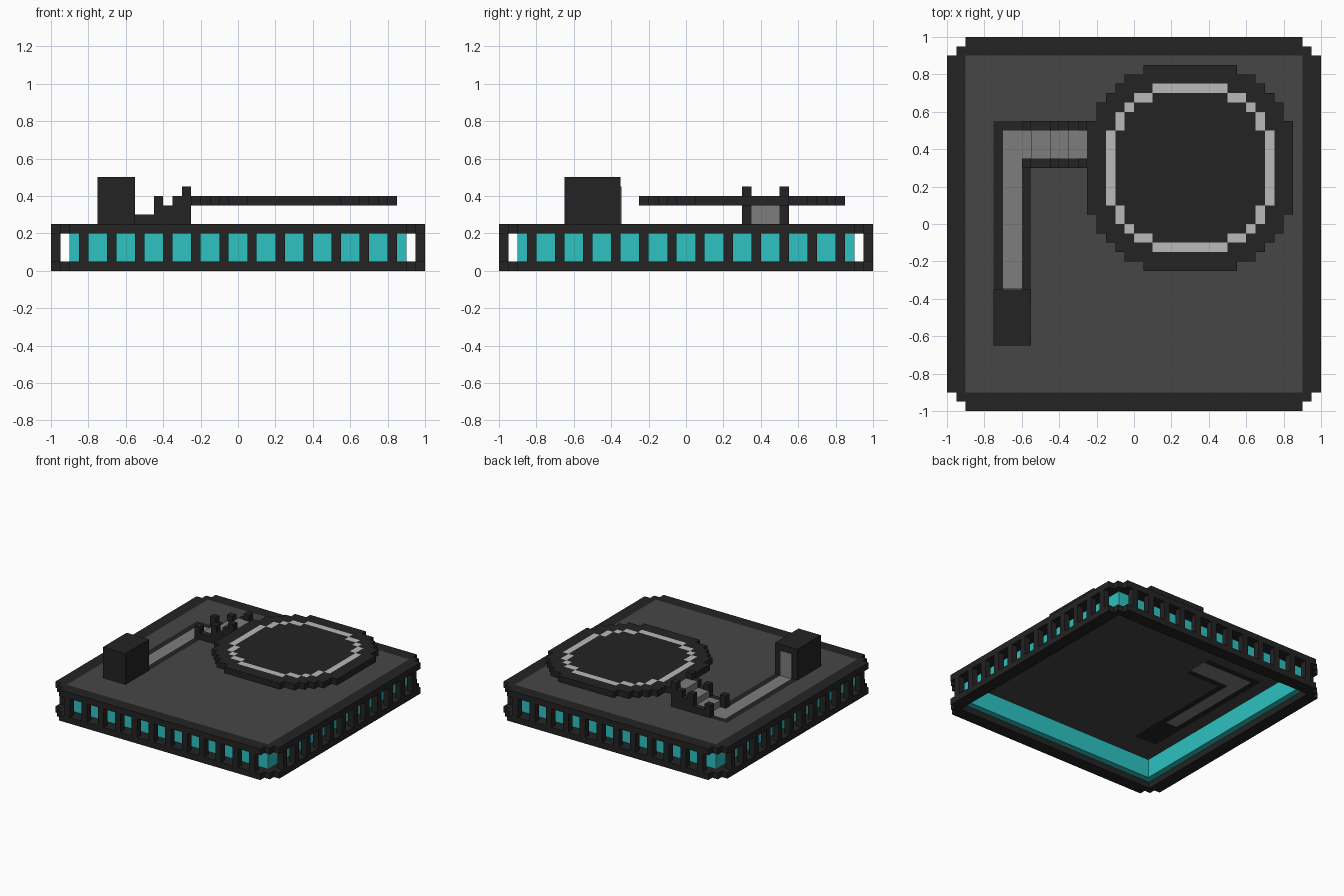
import bpy
import bmesh

UNIT = 0.05   # block size
HALF = 20     # blocks from the centre to the edge

if "Cube" in bpy.data.objects:
    bpy.data.objects.remove(bpy.data.objects["Cube"], do_unlink=True)


def srgb(v):
    v /= 255
    return v / 12.92 if v <= 0.04045 else ((v + 0.055) / 1.055) ** 2.4


def material(name, r, g, b):
    mat = bpy.data.materials.new(name)
    mat.use_nodes = True
    colour = (srgb(r), srgb(g), srgb(b), 1)
    mat.diffuse_color = colour
    bsdf = mat.node_tree.nodes["Principled BSDF"]
    bsdf.inputs["Base Color"].default_value = colour
    bsdf.inputs["Roughness"].default_value = 0.9
    return mat


MATERIALS = [
    material("charcoal", 35, 35, 35),
    material("roof_grey", 70, 70, 70),
    material("path_grey", 125, 125, 125),
    material("marking_grey", 186, 186, 186),
    material("teal_glass", 46, 194, 194),
]
DARK, ROOF, PATH, MARK, GLASS = range(len(MATERIALS))


def slab(name, low, high, rule):
    """Block layer from low to high; rule(i, j) gives a cell's colour or None."""
    span = range(-HALF, HALF)
    cells = {(i, j): rule(i, j) for i in span for j in span}
    cells = {key: c for key, c in cells.items() if c is not None}
    bm = bmesh.new()

    def quad(points, colour):
        face = bm.faces.new([bm.verts.new([c * UNIT for c in p]) for p in points])
        face.material_index = colour

    for (i, j), colour in cells.items():
        ring = [(i, j), (i + 1, j), (i + 1, j + 1), (i, j + 1)]
        quad([(x, y, high) for x, y in ring], colour)
        quad([(x, y, low) for x, y in reversed(ring)], colour)
        sides = [(i, j - 1), (i + 1, j), (i, j + 1), (i - 1, j)]
        for k, neighbour in enumerate(sides):
            if neighbour not in cells:
                a, b = ring[k], ring[(k + 1) % 4]
                quad([(*a, low), (*b, low), (*b, high), (*a, high)], colour)
    bmesh.ops.remove_doubles(bm, verts=bm.verts, dist=UNIT / 100)
    bmesh.ops.dissolve_limit(bm, angle_limit=0.01, verts=bm.verts,
                             edges=bm.edges, delimit={'MATERIAL'})
    mesh = bpy.data.meshes.new(name)
    bm.to_mesh(mesh)
    bm.free()
    for mat in MATERIALS:
        mesh.materials.append(mat)
    obj = bpy.data.objects.new(name, mesh)
    bpy.context.collection.objects.link(obj)
    return obj


def box(name, low, high, colour):
    size = [b - a for a, b in zip(low, high)]
    centre = [(a + b) / 2 for a, b in zip(low, high)]
    bpy.ops.mesh.primitive_cube_add(size=1, location=centre)
    obj = bpy.context.object
    obj.name = name
    obj.scale = size
    obj.data.materials.append(MATERIALS[colour])


def ring_index(i):
    return i if i >= 0 else -i - 1


# Square frame with stepped corners, used at the foot and around the roof
def frame(i, j):
    a, b = ring_index(i), ring_index(j)
    return DARK if max(a, b) >= 18 and a + b <= 36 else None


# Row of thin posts standing in front of the glass on every side
def pillars(i, j):
    inner, outer = sorted((ring_index(i), ring_index(j)))
    return DARK if outer == 19 and inner < 18 and inner % 3 == 1 else None


def glass(i, j):
    return GLASS if max(ring_index(i), ring_index(j)) == 17 else None


# Roof with an edged walkway from the hut to the steps
def roof(i, j):
    if max(ring_index(i), ring_index(j)) > 17:
        return None
    if (-14 <= i < -12 and -7 <= j < 10) or (-14 <= i < -5 and 7 <= j < 10):
        return PATH
    if (-15 <= i < -11 and -13 <= j < 11) or (-15 <= i < -5 and 6 <= j < 11):
        return DARK
    return ROOF


slab("bottom_frame", 0, 1, frame)
slab("window_pillars", 1, 4, pillars)
slab("window_glass", 1, 4, glass)
slab("top_frame", 4, 5, frame)
slab("roof_deck", 4, 5, roof)


# Steps up to the landing pad, with side walls and posts
def step_rule(level):
    def rule(i, j):
        if not (-12 <= i < -5 and 6 <= j < 11):
            return None
        height = (i + 11) // 2 + 1
        if j in (6, 10):
            if i % 3 == 0:
                height = (i + 12) // 3 + 2
            return DARK if level < height else None
        return PATH if level < height else None
    return rule


for level in range(4):
    slab(f"steps_layer_{level + 1}", 5 + level, 6 + level, step_rule(level))

# Round landing pad with a painted ring
PAD_HALF_WIDTHS = [11, 11, 11, 11, 11, 10, 10, 9, 8, 7, 5]
RING_CELLS = {(8, 0), (8, 1), (8, 2), (8, 3), (7, 4), (7, 5), (6, 6)}


def pad(i, j):
    a, b = ring_index(i - 6), ring_index(j - 6)
    if b >= len(PAD_HALF_WIDTHS) or a >= PAD_HALF_WIDTHS[b]:
        return None
    return MARK if (max(a, b), min(a, b)) in RING_CELLS else DARK


slab("landing_pad", 7, 8, pad)

# Stair hut with a door facing the walkway
box("hut", (-0.75, -0.65, 0.25), (-0.55, -0.35, 0.5), DARK)
box("hut_door", (-0.7, -0.352, 0.25), (-0.6, -0.346, 0.45), PATH)
